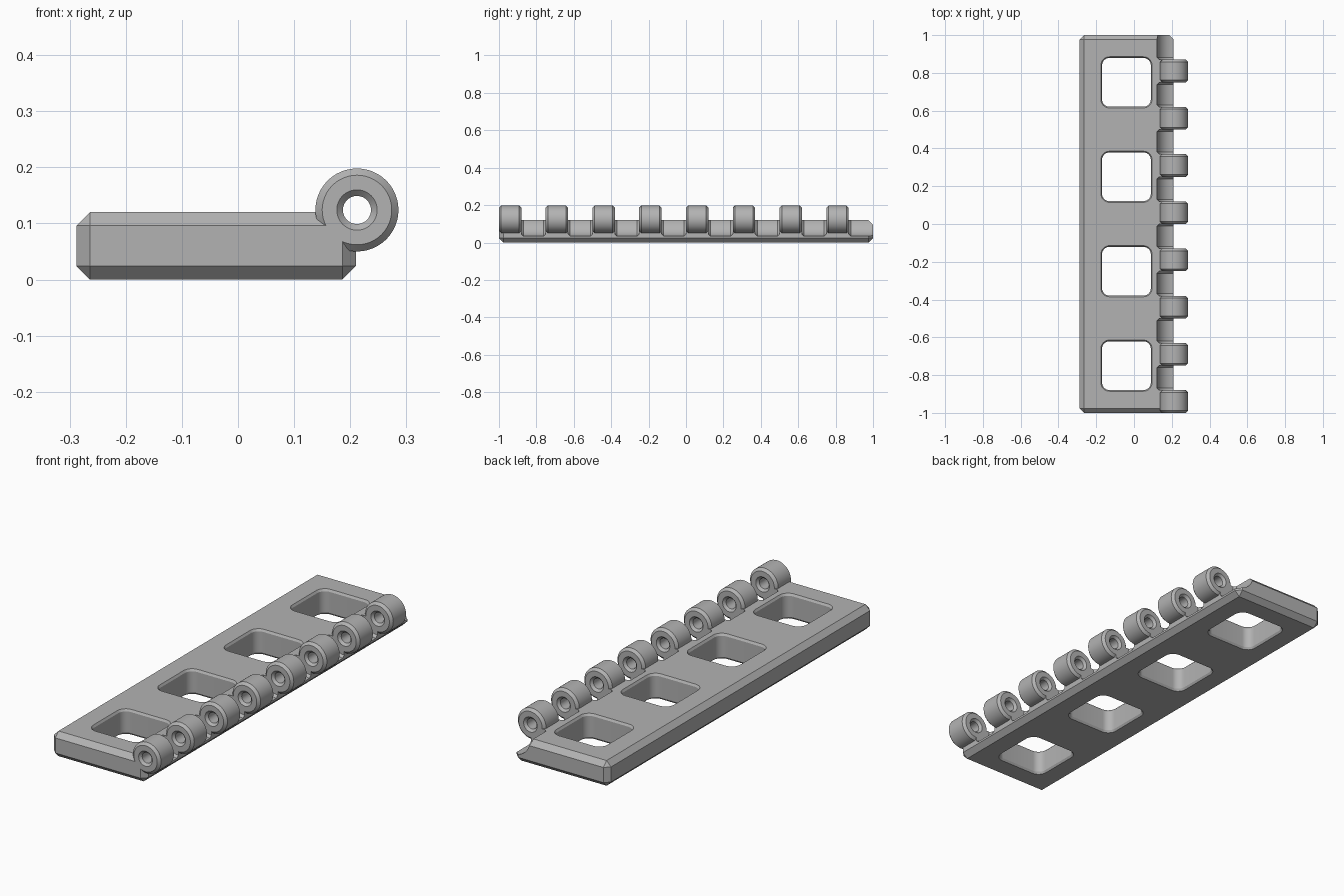
import bpy, bmesh, math
from mathutils import Matrix, Vector

if "Cube" in bpy.data.objects:
    bpy.data.objects.remove(bpy.data.objects["Cube"])

grey = bpy.data.materials.new("plain grey")
grey.diffuse_color = (0.45, 0.45, 0.45, 1)
grey.use_nodes = True
grey.node_tree.nodes["Principled BSDF"].inputs["Base Color"].default_value = grey.diffuse_color
AXIS_X, AXIS_Z = 0.212, 0.124      # hinge axis
PITCH, WIDTH = 0.25, 0.12          # knuckle spacing and width


def make_object(name, bm):
    bmesh.ops.recalc_face_normals(bm, faces=bm.faces)
    mesh = bpy.data.meshes.new(name)
    bm.to_mesh(mesh)
    bm.free()
    mesh.materials.append(grey)
    ob = bpy.data.objects.new(name, mesh)
    bpy.context.collection.objects.link(ob)
    return ob


def loft(bm, rings, cap=True):
    """Skin a list of point rings; without caps the last joins the first."""
    loops = [[bm.verts.new(p) for p in r] for r in rings]
    n = len(loops[0])
    for k in range(len(loops) - (1 if cap else 0)):
        a, b = loops[k], loops[(k + 1) % len(loops)]
        for i in range(n):
            j = (i + 1) % n
            bm.faces.new((a[i], a[j], b[j], b[i]))
    if cap:
        bm.faces.new(loops[0])
        bm.faces.new(loops[-1])


def circle(r, y, n=48):
    return [(AXIS_X + r * math.cos(2 * math.pi * i / n), y,
             AXIS_Z + r * math.sin(2 * math.pi * i / n)) for i in range(n)]


def rounded_square(cy, half, radius, z, steps=8):
    pts = []
    for q, (sx, sy) in enumerate(((1, 1), (-1, 1), (-1, -1), (1, -1))):
        for i in range(steps + 1):
            a = math.pi / 2 * (q + i / steps)
            pts.append((-0.04 + sx * (half - radius) + radius * math.cos(a),
                        cy + sy * (half - radius) + radius * math.sin(a), z))
    return pts


def boolean(target, other, operation):
    m = target.modifiers.new(operation.lower(), 'BOOLEAN')
    m.operation, m.object, m.solver = operation, other, 'EXACT'
    bpy.context.view_layer.objects.active = target
    bpy.ops.object.modifier_apply(modifier=m.name)
    bpy.data.objects.remove(other)


# Chamfered plate
bm = bmesh.new()
size = Matrix.Diagonal((0.498, 2.0, 0.12, 1))
bmesh.ops.create_cube(bm, size=1, matrix=Matrix.Translation((-0.039, 0, 0.06)) @ size)
bmesh.ops.bevel(bm, geom=bm.edges[:], offset=0.024, segments=1, affect='EDGES')
plate = make_object("hinge_plate", bm)

# Rounded square windows with eased rims
bm = bmesh.new()
for cy in (-0.75, -0.25, 0.25, 0.75):
    loft(bm, [rounded_square(cy, h, h - 0.09, z) for h, z in
              ((0.142, -0.01), (0.129, 0.01), (0.129, 0.11), (0.142, 0.13))])
boolean(plate, make_object("window_cutter", bm), 'DIFFERENCE')

# Round clearances between the knuckles; the last runs out of the end
starts = [-1 + PITCH * i for i in range(8)]
bm = bmesh.new()
for y in starts:
    a, b = y + WIDTH, y + PITCH
    if y == starts[-1]:
        b += 0.1
    loft(bm, [circle(0.079, a), circle(0.09, a + 0.011),
              circle(0.09, b - 0.011), circle(0.079, b)])
boolean(plate, make_object("clearance_cutter", bm), 'DIFFERENCE')

# Bore the part of the pin hole that passes through the plate
bm = bmesh.new()
for y in starts:
    b = y + WIDTH
    loft(bm, [circle(0.05, y - 0.001), circle(0.05, b + 0.001)])
boolean(plate, make_object("bore_cutter", bm), 'DIFFERENCE')

# Knuckle rings, chamfered outside and around the bore
bm = bmesh.new()
for y in starts:
    b = y + WIDTH
    loft(bm, [circle(r, p) for r, p in
              ((0.062, y), (0.074, y + 0.012), (0.074, b - 0.012), (0.062, b),
               (0.036, b), (0.025, b - 0.011), (0.025, y + 0.011), (0.036, y))], cap=False)
boolean(plate, make_object("knuckles", bm), 'UNION')

plate.select_set(True)
bpy.context.view_layer.objects.active = plate
bpy.ops.object.shade_smooth_by_angle(angle=math.radians(30))
